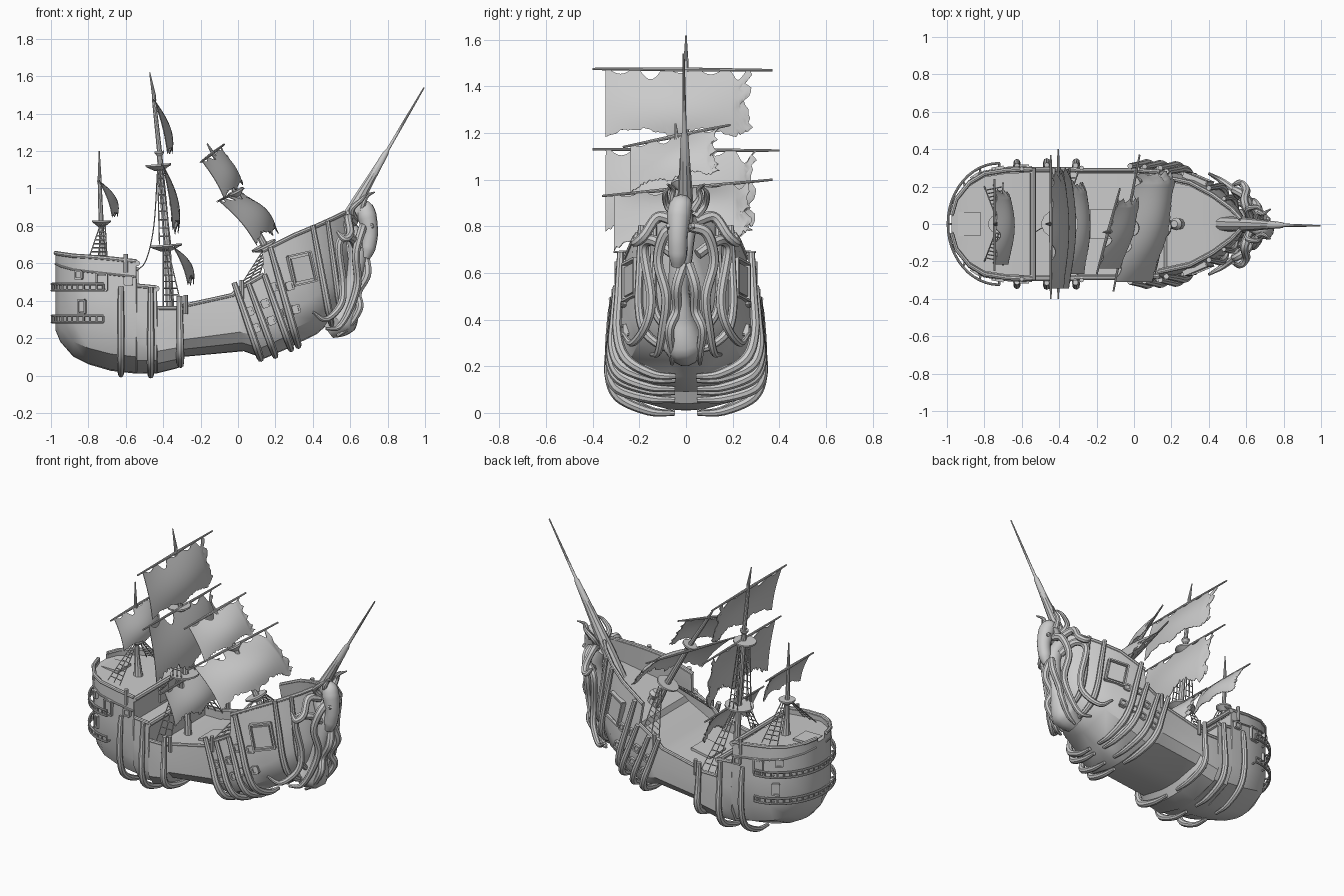
import bpy, bmesh, math, random
from mathutils import Vector as V, Matrix

if "Cube" in bpy.data.objects:
    bpy.data.objects.remove(bpy.data.objects["Cube"])
random.seed(4)

# hull stations: keel x, keel z, rail x, rail z, half width, deck depth below rail
ST = [(-.975, .24, -.975, .655, .05, .03), (-.95, .18, -.95, .65, .14, .03), (-.88, .1, -.88, .64, .23, .03),
      (-.8, .06, -.8, .635, .28, .03), (-.68, .025, -.68, .625, .3, .03), (-.545, .01, -.545, .61, .305, .03),
      (-.54, .01, -.54, .48, .305, .02), (-.435, .012, -.435, .47, .305, .02), (-.43, .012, -.43, .36, .305, .05),
      (-.32, .04, -.32, .36, .305, .05), (-.29, .1, -.3, .37, .3, .05), (.03, .13, -.03, .43, .3, .06),
      (.14, .09, 0, .46, .3, .06), (.28, .15, .14, .54, .29, .06), (.285, .155, .13, .665, .28, .15),
      (.42, .22, .3, .75, .24, .15), (.51, .3, .42, .8, .17, .14), (.57, .4, .52, .845, .09, .12),
      (.6, .5, .57, .87, .03, .1)]
PROF = [(0, 0), (.25, .01), (.85, .15), (1, .34), (1, .65), (.97, 1)]


def at(s, yf, t, out=0.0):
    i = min(int(s), len(ST) - 2)
    k = [a + (b - a) * (s - i) for a, b in zip(ST[i], ST[i + 1])]
    return V((k[0] + (k[2] - k[0]) * t, (k[4] + out) * yf, k[1] + (k[3] - k[1]) * t))


def mesh(name, verts, faces):
    me = bpy.data.meshes.new(name)
    bm = bmesh.new()
    vs = [bm.verts.new(v) for v in verts]
    for f in faces:
        bm.faces.new([vs[i] for i in f])
    bmesh.ops.recalc_face_normals(bm, faces=bm.faces)
    bm.to_mesh(me)
    bm.free()
    o = bpy.data.objects.new(name, me)
    bpy.context.collection.objects.link(o)
    return o


def smooth(pts, n=6):
    p = [V(q) for q in pts]
    p = [2 * p[0] - p[1]] + p + [2 * p[-1] - p[-2]]
    res = []
    for a, b, c, d in zip(p, p[1:], p[2:], p[3:]):
        for k in range(n):
            t = k / n
            res.append(.5 * (2 * b + (c - a) * t + (2 * a - 5 * b + 4 * c - d) * t * t + (3 * b - a - 3 * c + d) * t ** 3))
    return res + [p[-2]]


def tubes(name, lines, r, curved=False, mirror=False, res=2):
    """Round tubes along polylines; r is one radius or a list spread along each line."""
    cu = bpy.data.curves.new(name, 'CURVE')
    cu.dimensions, cu.bevel_depth, cu.bevel_resolution, cu.use_fill_caps = '3D', 1, res, True
    rs = r if isinstance(r, (list, tuple)) else [r, r]
    for line in lines:
        pts = smooth(line) if curved else [V(p) for p in line]
        for sgn in ((1, -1) if mirror else (1,)):
            sp = cu.splines.new('POLY')
            sp.points.add(len(pts) - 1)
            for i, p in enumerate(pts):
                f = i / (len(pts) - 1) * (len(rs) - 1)
                j = min(int(f), len(rs) - 2)
                sp.points[i].co = (p.x, p.y * sgn, p.z, 1)
                sp.points[i].radius = rs[j] + (rs[j + 1] - rs[j]) * (f - j)
    o = bpy.data.objects.new(name, cu)
    bpy.context.collection.objects.link(o)
    return o


def box(name, mat, dims):
    vs = [mat @ V((x * dims[0] / 2, y * dims[1] / 2, z * dims[2] / 2)) for x in (-1, 1) for y in (-1, 1) for z in (-1, 1)]
    return mesh(name, vs, [(0, 1, 3, 2), (4, 6, 7, 5), (0, 4, 5, 1), (2, 3, 7, 6), (0, 2, 6, 4), (1, 5, 7, 3)])


def on_side(name, s, t, w, h):
    """Framed panel lying on both hull sides."""
    p = at(s, 1, t)
    z = (at(s, 1, 1) - at(s, 1, 0)).normalized()
    x = at(s + .1, 1, t) - at(s - .1, 1, t)
    x = (x - z * x.dot(z)).normalized()
    y = z.cross(x)
    for side in (1, -1):
        m = Matrix.Scale(side, 4, (0, 1, 0)) @ (Matrix.Translation(p) @ Matrix((x, y, z)).transposed().to_4x4())
        box(name + "_panel", m, (w * .8, .016, h * .8))
        for dx, dz, a, b in ((-.5, 0, .01, h), (.5, 0, .01, h), (0, -.5, w, .01), (0, .5, w, .01)):
            box(name + "_frame", m @ Matrix.Translation((dx * w, 0, dz * h)), (a, .03, b))


# hull shell with bulwarks and stepped decks
verts, faces = [], []
for i, k in enumerate(ST):
    th, td = min(.022, k[4] * .4), 1 - k[5] / (k[3] - k[1])
    top_y = .93 if i > 13 else .97
    half = [at(i, yf, t) for yf, t in PROF[:-1]] + [at(i, top_y, 1)]
    for y, t in ((k[4] * top_y - th, 1), (k[4] * top_y - th, td), (0, td)):
        p = at(i, 0, t)
        half.append(V((p.x, y, p.z)))
    verts += half + [V((p.x, -p.y, p.z)) for p in half[-2:0:-1]]
n = len(verts) // len(ST)
for i in range(len(ST) - 1):
    faces += [(i * n + j, i * n + (j + 1) % n, (i + 1) * n + (j + 1) % n, (i + 1) * n + j) for j in range(n)]
faces += [tuple(range(n)), tuple(range(len(verts) - n, len(verts)))]
mesh("hull", verts, faces)

# rail caps, side mouldings and cross beams
tubes("rail_cap", [[at(s, .92 if s > 13 else .96, 1) for s in g] for g in (range(6), (6, 7), range(8, 14), range(14, 19))],
      .012, mirror=True)
tubes("side_moulding", [[at(s, 1, .86) for s in range(6)]], .006, mirror=True)
tubes("cross_beam", [[(x, -.3, z), (x, .3, z)] for x, z in ((-.54, .6), (-.435, .465))], .016)

# bands gripping the hull
for s, top, r in ((4.4, .76, .017), (6.7, 1, .018), (9.4, 1.2, .019), (11.8, 1.12, .019), (12.4, 1.0, .018),
                  (13.0, 1.0, .018), (14.25, 1.0, .019), (15.85, 1.02, .017), (16.6, 1.0, .015)):
    path = [at(s, yf, t, .016) for yf, t in ((.98, top), (1.01, .65), (1.03, .34), (.9, .12), (.5, -.01), (.15, -.03))]
    tubes("hull_band", [path], [r * .8, r, r * 1.1, r * 1.2, r, r * .6], True, True)

# gun ports, side hatches and cabin windows
for row in (.42, .66):
    for s in (12.1, 12.7):
        on_side("gun_port", s, row, .034, .038)
    on_side("gun_port", 13.6 if row < .5 else 14.02, row - .04, .034, .038)
    on_side("gun_port", 14.5, row - .1, .034, .038)
on_side("side_hatch", 15.02, .66, .13, .16)
for s, t, w, h in ((3.6, .78, .055, .09), (2.4, .82, .04, .04), (4.7, .82, .04, .04), (2.6, .52, .04, .07)):
    on_side("cabin_window", s, t, w, h)

# two stern galleries
for z in (.285, .455):
    arc = [V((-.72 - .275 * math.cos(a), .325 * math.sin(a), z)) for a in (math.radians(-90 + 7.5 * i) for i in range(25))]
    up = V((0, 0, .034))
    tubes("gallery_rails", [arc, [p + up for p in arc]], .007)
    tubes("gallery_posts", [[p, p + up] for p in arc] + [[p, V((p.x * .93 - .05, p.y * .85, z))] for p in arc[::3]], .006, res=1)


def mast(name, pts, radii):
    tubes(name, [pts], radii, res=3)


def top(name, p, d, r):
    p, d = V(p), V(d).normalized()
    tubes(name, [[p - d * .025, p - d * .005, p, p + d * .01]], [r * .35, r * .85, r, r], res=5)


def ratlines(name, head, a, b, mirror=True, rungs=9):
    head, a, b = V(head), V(a), V(b)
    h2 = head + (b - a).normalized() * .025
    side = [[head, a], [(head + h2) / 2, (a + b) / 2], [h2, b]]
    side += [[head.lerp(a, k / rungs), h2.lerp(b, k / rungs)] for k in range(1, rungs)]
    tubes(name, side, .0035, mirror=mirror, res=0)


def sail(name, a, b, drop, belly, holes=5, ragged=.12, nu=60, nv=14):
    """Torn billowing sail hung from a yard a-b, scalloped at the top, tattered on one side."""
    a, b, drop, belly = V(a), V(b), V(drop), V(belly)
    tear = [random.random() ** 2 for _ in range(nu + 1)]
    edge = [random.random() * .05 for _ in range(nv + 1)]
    verts = []
    for i in range(nu + 1):
        u = i / nu
        v0 = .15 * max(0, math.sin(math.pi * ((u * holes) % 1)) - .4) * (.8, 1.7, .6)[min(int(u * holes), holes - 1) % 3]
        v1 = 1.04 - ragged * (tear[i] * .4 + .9 * abs(math.sin(u * 7.3)))
        for j in range(nv + 1):
            v = v0 + (v1 - v0) * j / nv
            uu = .07 + u * .84 - max(0, u - .85) / .15 * (edge[j] + .03 * math.sin(v * 3))
            p = a.lerp(b, uu) + drop * v
            verts.append(p + belly * math.sin(math.pi * min(v, 1) * .78) * (.25 + .75 * math.sin(math.pi * u)))
    m = nv + 1
    o = mesh(name, verts, [(i * m + j, i * m + j + 1, (i + 1) * m + j + 1, (i + 1) * m + j) for i in range(nu) for j in range(nv)])
    o.modifiers.new("thickness", 'SOLIDIFY').thickness = .004
    tubes(name + "_yard", [[a, a.lerp(b, .5), b]], [.005, .009, .005])


# main mast
mast("main_mast", [(-.36, 0, .3), (-.38, 0, .72), (-.415, 0, 1.12), (-.42, 0, 1.2), (-.45, 0, 1.48), (-.45, 0, 1.5), (-.472, 0, 1.62)],
     [.024, .02, .017, .014, .011, .011, .003])
top("main_lower_top", (-.385, 0, .69), (-.08, 0, 1), .088)
top("main_upper_top", (-.425, 0, 1.12), (-.08, 0, 1), .07)
top("main_cap", (-.42, 0, 1.19), (-.08, 0, 1), .026)
sail("main_top_sail", (-.445, -.4, 1.475), (-.445, .37, 1.47), (.06, 0, -.28), (.055, 0, 0))
sail("main_middle_sail", (-.405, -.4, 1.13), (-.405, .4, 1.125), (.045, 0, -.36), (.06, 0, 0), ragged=.2)
sail("main_lower_sail", (-.345, -.31, .69), (-.345, .3, .69), (.07, 0, -.21), (.06, 0, .02), ragged=.2)
ratlines("main_shrouds", (-.4, .06, .68), (-.4, .27, .36), (-.3, .27, .36))
ratlines("main_upper_shrouds", (-.43, .045, 1.1), (-.42, .07, .7), (-.36, .07, .7))

# mizzen mast
mast("mizzen_mast", [(-.72, 0, .58), (-.722, 0, .62), (-.728, 0, .72), (-.735, 0, .9), (-.74, 0, 1.05), (-.742, 0, 1.2)],
     [.032, .026, .016, .013, .011, .003])
top("mizzen_top", (-.73, 0, .82), (0, 0, 1), .05)
sail("mizzen_sail", (-.745, -.25, 1.04), (-.745, .24, 1.04), (.06, 0, -.19), (.06, 0, .01), holes=4)
ratlines("mizzen_shrouds", (-.735, .03, .81), (-.8, .2, .62), (-.7, .22, .62))

# leaning fore mast
mast("fore_mast", [(.23, 0, .5), (.14, -.01, .7), (0, -.02, .96), (-.13, -.04, 1.18), (-.165, -.045, 1.24)], [.024, .019, .015, .011, .004])
top("fore_lower_top", (.14, -.01, .69), (-.45, -.1, .9), .07)
top("fore_upper_top", (-.01, -.02, .98), (-.45, -.1, .9), .045)
sail("fore_lower_sail", (-.11, -.36, .93), (.03, .37, 1.0), (.185, 0, -.24), (.075, 0, .06), ragged=.14)
sail("fore_upper_sail", (-.2, -.27, 1.14), (-.075, .19, 1.235), (.11, 0, -.2), (.045, 0, .025), holes=4)
ratlines("fore_shrouds", (.14, .05, .68), (0, .28, .46), (.11, .28, .52))

# loose stays
tubes("stay_rope", [[(-.43, 0, 1.1), (-.45, 0, .8), (-.49, -.02, .62), (-.54, -.05, .56)]], .003, curved=True, res=0)

# deck fittings
box("stern_hatch", Matrix.Translation((-.88, 0, .612)), (.12, .13, .02))
box("waist_grating", Matrix.Translation((-.16, 0, .345)) @ Matrix.Rotation(-.2, 4, 'Y'), (.14, .16, .03))
mast("capstan", [(.25, 0, .53), (.24, 0, .58), (.225, 0, .61), (.215, 0, .63)], [.035, .022, .034, .02])
tubes("rail_bollards", [[(x, y, z - .05), (x, y, z + .05)] for x, y, z in
                        ((-.28, .3, .38), (-.6, .295, .6), (.02, .295, .46))], .012, mirror=True)
box("cabin_door", Matrix.Translation((-.538, 0, .53)), (.014, .08, .1))

# bowsprit
A, B = V((.47, 0, .64)), V((.995, -.01, 1.54))
mast("bowsprit", [A.lerp(B, f) for f in (0, .15, .3, .42, .46, .61, .63, .8, 1)],
     [.04, .04, .034, .027, .024, .016, .009, .007, .004])

# figurehead: long head, neck and swollen belly
tubes("figurehead_head", [[(.62, -.01, .84), (.67, -.02, .89), (.69, -.03, .85), (.705, -.035, .76), (.695, -.035, .68), (.68, -.035, .63)]],
      [.03, .048, .052, .043, .04, .026], True, res=4)
tubes("figurehead_neck", [[(.59, 0, .8), (.64, -.02, .68), (.62, -.03, .52), (.59, -.02, .4), (.55, -.01, .3), (.48, 0, .25)]],
      [.045, .05, .045, .06, .095, .06], True, res=4)
tubes("figurehead_eye", [[(.715, .025, .8), (.725, .03, .805)], [(.715, -.07, .8), (.725, -.075, .805)]], [.016, .01])
tubes("figurehead_horns", [[(.66, .03, .87), (.67, .06, .92), (.69, .055, .96), (.73, .08, .98)],
                           [(.62, .04, .84), (.61, .08, .89), (.66, .09, .94), (.69, .07, .97)]], [.022, .016, .012, .004], True, True)
tubes("bow_tentacles", [
    [(.62, .04, .82), (.59, .12, .84), (.6, .18, .76), (.57, .22, .73), (.53, .21, .77)],
    [(.67, .02, .8), (.66, .09, .77), (.63, .12, .65), (.64, .085, .5), (.6, .1, .36), (.54, .12, .26), (.47, .15, .25)],
    [(.64, .05, .68), (.6, .14, .74), (.54, .18, .7), (.56, .15, .5), (.55, .17, .38), (.47, .23, .3), (.4, .27, .34)],
    [(.68, .01, .64), (.69, .04, .54), (.64, .04, .44), (.65, .07, .36), (.59, .06, .26), (.53, .06, .21)]],
      [.024, .024, .022, .022, .02, .016, .008], True, True)

# bake curves and shade
bpy.ops.object.select_all(action='SELECT')
bpy.context.view_layer.objects.active = bpy.data.objects["hull"]
bpy.ops.object.convert(target='MESH')
bpy.ops.object.shade_smooth_by_angle(angle=math.radians(35))
